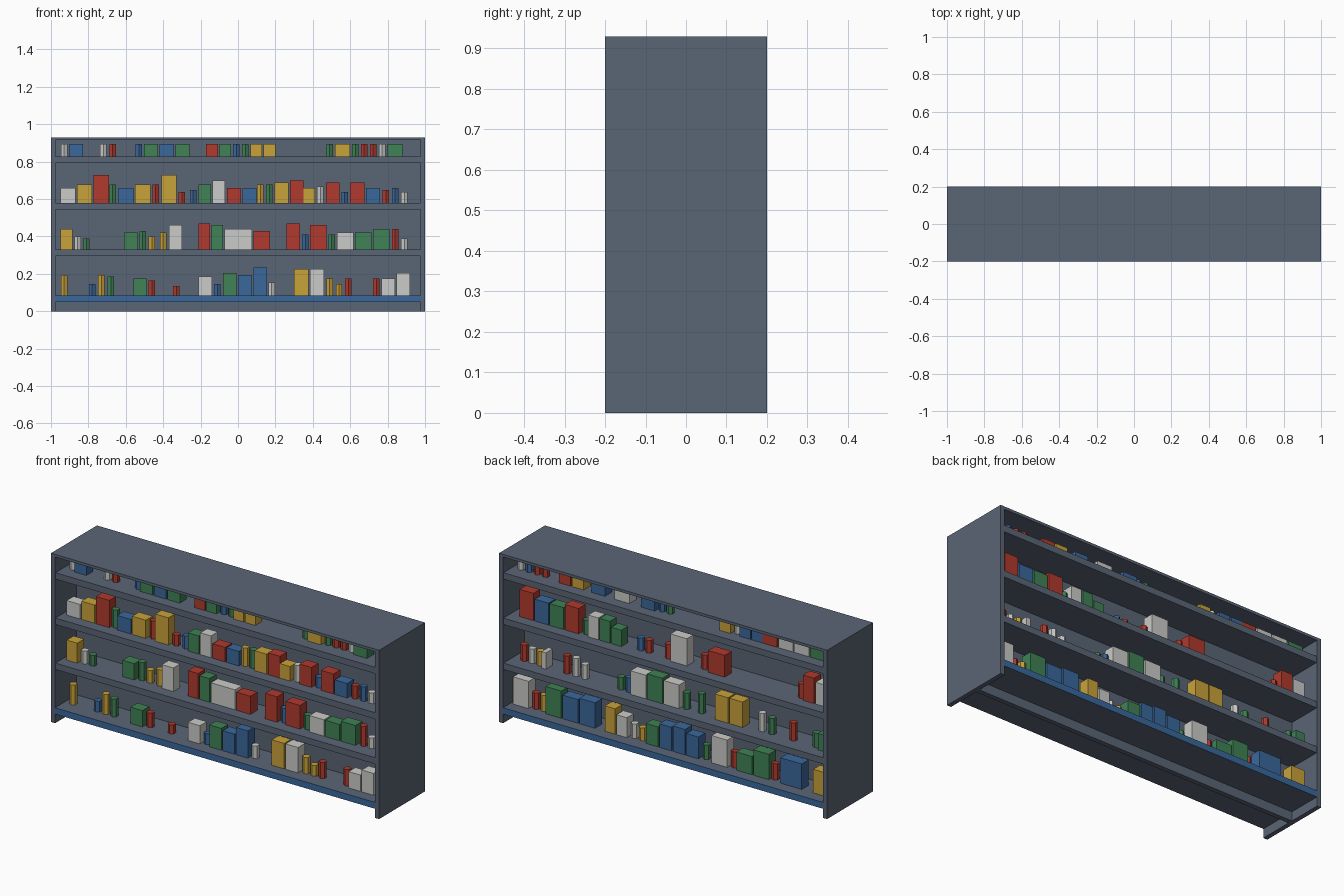
import bpy
import bmesh
import math
from mathutils import Matrix

if "Cube" in bpy.data.objects:
    bpy.data.objects.remove(bpy.data.objects["Cube"], do_unlink=True)


def material(name, r, g, b):
    mat = bpy.data.materials.new(name)
    mat.use_nodes = True
    mat.diffuse_color = (r, g, b, 1)
    mat.node_tree.nodes["Principled BSDF"].inputs["Base Color"].default_value = (r, g, b, 1)
    return mat


COLOURS = {
    "s": material("slate_grey", .102, .13, .178),
    "r": material("red", .434, .042, .027),
    "b": material("blue", .042, .138, .33),
    "g": material("green", .05, .223, .089),
    "y": material("yellow", .584, .361, .042),
    "w": material("off_white", .6, .6, .58),
}


def unit_mesh(name, mat, round_shape):
    """A one-unit box, or a one-unit hexagonal can, in a single colour."""
    bm = bmesh.new()
    if round_shape:
        bmesh.ops.create_cone(bm, cap_ends=True, segments=6, radius1=.5,
                              radius2=.5, depth=1)
    else:
        bmesh.ops.create_cube(bm, size=1)
    mesh = bpy.data.meshes.new(name)
    bm.to_mesh(mesh)
    bm.free()
    mesh.materials.append(mat)
    return mesh


BOXES = {k: unit_mesh("box_" + m.name, m, False) for k, m in COLOURS.items()}
CANS = {k: unit_mesh("can_" + m.name, m, True) for k, m in COLOURS.items()}


def place(name, mesh, x, y, z, size, side=1):
    """Place a part; side -1 turns it half a turn to the back of the unit."""
    obj = bpy.data.objects.new(name, mesh)
    obj.location = (x * side, y * side, z)
    obj.scale = size
    if side < 0:
        obj.rotation_euler.z = math.pi
    bpy.context.collection.objects.link(obj)
    return obj


# Cabinet: shared middle wall, then two matching halves back to back
SHELF_TOPS = (.085, .33, .578, .828)
place("middle_wall", BOXES["s"], 0, 0, .461, (1.95, .026, .922))
for side, half in ((1, "front"), (-1, "back")):
    for x, end in ((-.9875, "right"), (.9875, "left")):
        place(f"{half}_{end}_end_panel", BOXES["s"], x, -.1, .4625, (.025, .2, .925), side)
    place(half + "_top_panel", BOXES["s"], 0, -.1, .9225, (2, .2, .015), side)
    for i, top in enumerate(SHELF_TOPS):
        place(f"{half}_shelf", BOXES["s"], 0, -.1, top - .0175, (1.95, .194, .035), side)
    # Coloured strip along the lowest shelf
    place(half + "_base_strip", BOXES["b"], 0, -.1975, .0675, (1.95, .004, .035), side)

CAN_WIDTH = .04
GOODS_DEPTH = .06


def stock(side, shelf, *runs):
    """Fill a shelf. Capitals are boxes, small letters are cans; each run
    has a start, an end and item heights in hundredths."""
    base = SHELF_TOPS[shelf]
    for items, start, end, *heights in runs:
        boxes = sum(c.isupper() for c in items)
        cans = len(items) - boxes
        spare = end - start - cans * CAN_WIDTH
        gap = .008 if boxes else spare / max(1, len(items) - 1)
        box_width = (spare - gap * (len(items) - 1)) / max(1, boxes)
        x = start
        for i, c in enumerate(items):
            h = heights[i] / 100 if heights else .067
            is_box = c.isupper()
            width = box_width if is_box else CAN_WIDTH
            depth = GOODS_DEPTH if is_box else CAN_WIDTH
            mesh = (BOXES if is_box else CANS)[c.lower()]
            place("goods_box" if is_box else "goods_can", mesh,
                  x + width / 2, -.105, base + h / 2, (width, depth, h), side)
            x += width + gap


# Goods on the front, lowest shelf first
stock(1, 0, ("y", -.95, -.91, 11), ("byg", -.8, -.66, 6, 11, 10),
      ("Gr", -.56, -.44, 9, 8), ("r", -.35, -.31, 5), ("Wb", -.21, -.09, 10, 6),
      ("GBB", -.08, .155, 12, 11, 15), ("w", .16, .2, 7), ("YW", .3, .46, 14, 14),
      ("yyr", .47, .61, 9, 6, 9), ("rWW", .72, .92, 9, 9, 12))
stock(1, 1, ("Ywg", -.95, -.79, 11, 7, 6), ("Gg", -.61, -.49, 9, 10),
      ("yy", -.48, -.38, 7, 9), ("W", -.37, -.3, 13), ("RGW", -.21, -.01, 14, 13, 11),
      ("WR", -.01, .17, 11, 10), ("Rb", .26, .38, 14, 8), ("Rg", .385, .52, 13, 8),
      ("WGG", .53, .81, 9, 9, 11), ("rw", .82, .91, 11, 6))
stock(1, 2, ("WYR", -.95, -.69, 8, 10, 15), ("gBYr", -.69, -.42, 10, 8, 10, 10),
      ("Y", -.41, -.33, 15), ("rb", -.32, -.22, 6, 7), ("GW", -.21, -.07, 10, 12),
      ("RB", -.06, .1, 8, 8), ("ygYR", .1, .35, 10, 10, 11, 12), ("Yw", .35, .46, 8, 9),
      ("Rb", .47, .59, 11, 6), ("RB", .6, .76, 11, 8), ("rbw", .77, .91, 7, 8, 6))
stock(1, 3, ("wB", -.95, -.83), ("wr", -.74, -.65), ("bGBG", -.55, -.26),
      ("RGbgYY", -.17, .2), ("gYgrrwG", .47, .88))

# Goods on the back, lowest shelf first
stock(-1, 0, ("WryGBB", -.96, -.46, 15, 9, 9, 15, 13, 14), ("YWwy", -.4, -.17, 14, 11, 8, 7),
      ("GBBB", -.15, .17, 11, 13, 14, 12), ("g", .18, .22, 8),
      ("WrGG", .25, .6, 15, 9, 10, 14), ("r", .6, .64, 9), ("B", .67, .8, 14),
      ("Y", .87, .95, 13))
stock(-1, 1, ("rwyW", -.93, -.76, 9, 8, 8, 9), ("rww", -.67, -.52, 10, 10, 8),
      ("gbWGWg", -.34, .1, 7, 8, 13, 14, 13, 9), ("g", .15, .19, 11),
      ("YY", .27, .44, 14, 14), ("wg", .52, .62, 10, 9), ("r", .71, .75, 10),
      ("gG", .85, .95, 8, 9))
stock(-1, 2, ("RBGR", -.92, -.56, 15, 12, 12, 14), ("gWGG", -.55, -.3, 8, 12, 12, 9),
      ("br", -.22, -.13, 7, 7), ("r", -.05, -.01, 8), ("W", 0, .1, 15),
      ("r", .17, .21, 8), ("R", .23, .33, 12), ("rRW", .76, .95, 8, 14, 12))
stock(-1, 3, ("wb", -.95, -.86), ("rr", -.85, -.76), ("RY", -.68, -.53),
      ("B", -.48, -.4), ("W", -.34, -.25), ("Bbg", -.18, 0), ("YwBB", .3, .56),
      ("RWWG", .56, .94))
